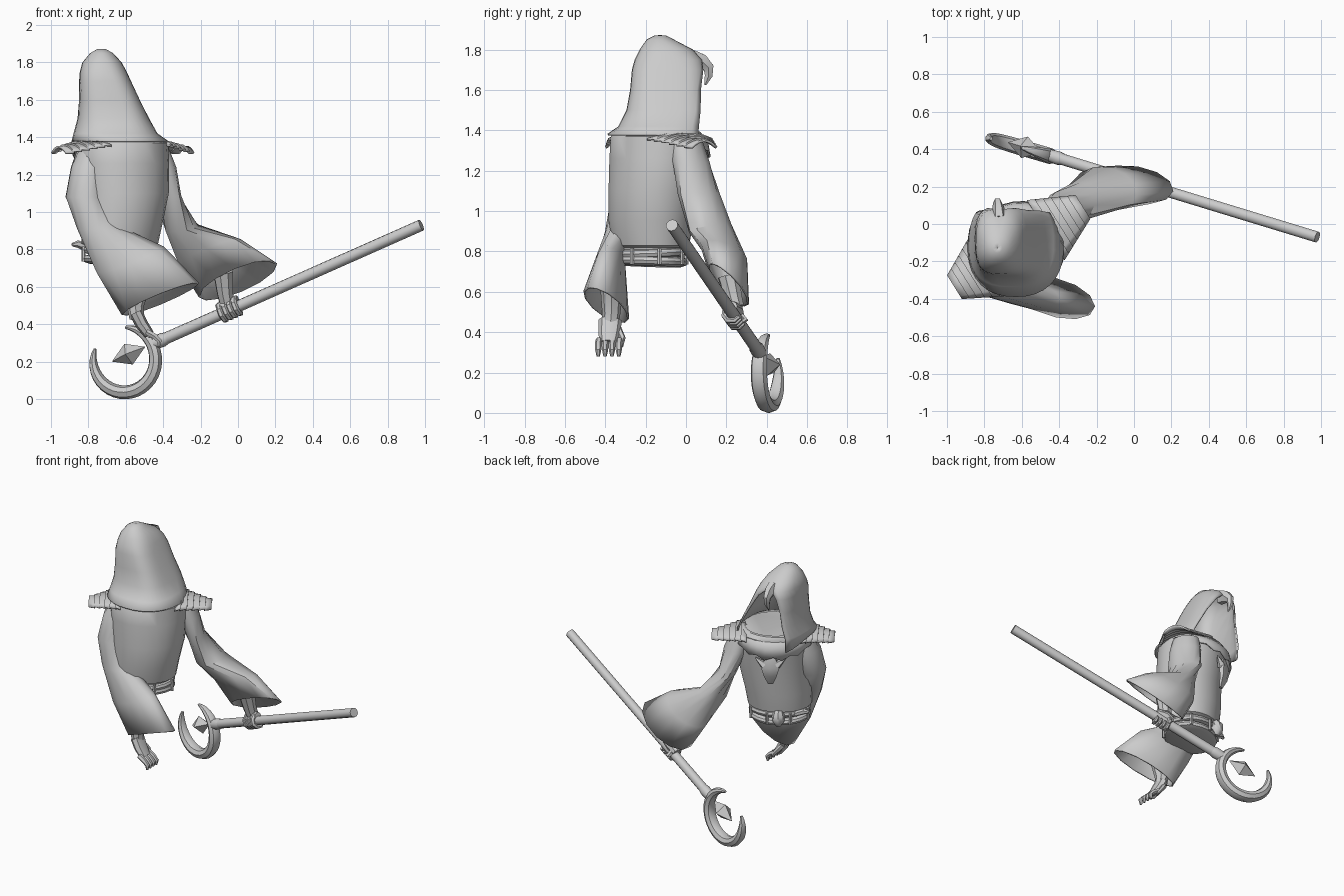
import bpy, bmesh
from math import sin, cos, pi, radians
from mathutils import Vector as V

if "Cube" in bpy.data.objects:
    bpy.data.objects.remove(bpy.data.objects["Cube"])

grey = bpy.data.materials.new("plain_grey")
grey.use_nodes = True
grey.diffuse_color = (0.6, 0.6, 0.6, 1)
grey.node_tree.nodes["Principled BSDF"].inputs["Base Color"].default_value = (0.6, 0.6, 0.6, 1)

# Body frame: SIDE is the wearer's right hand side, FWD is where the chest looks
BODY = V((-0.63, -0.12, 0))
SIDE, FWD, UP, Y = V((0.848, 0.53, 0)), V((-0.53, 0.848, 0)), V((0, 0, 1)), V((0, 1, 0))


def loc(s, d, z):
    return BODY + SIDE * s + FWD * d + UP * z


def ring(c, a, b, n=16):
    return [c + a * sin(2 * pi * i / n) + b * cos(2 * pi * i / n) for i in range(n)]


def body_ring(s, d, rs, rd, z, n=24):
    return ring(loc(s, d, z), SIDE * rs, FWD * rd, n)


def skin(name, loops, wrap=True, caps=(True, True), thick=0, angle=40):
    """Bridge a list of equal point loops into one surface."""
    bm = bmesh.new()
    rows = [[bm.verts.new(p) for p in loop] for loop in loops]
    n = len(rows[0])
    for low, high in zip(rows, rows[1:]):
        for i in range(n if wrap else n - 1):
            k = (i + 1) % n
            bm.faces.new((low[i], low[k], high[k], high[i]))
    if wrap:
        for use, row in zip(caps, (rows[0], rows[-1])):
            if use:
                bm.faces.new(row)
    bmesh.ops.remove_doubles(bm, verts=bm.verts, dist=.0002)
    bmesh.ops.recalc_face_normals(bm, faces=bm.faces)
    me = bpy.data.meshes.new(name)
    bm.to_mesh(me)
    bm.free()
    me.materials.append(grey)
    ob = bpy.data.objects.new(name, me)
    bpy.context.collection.objects.link(ob)
    if thick:
        m = ob.modifiers.new("thickness", 'SOLIDIFY')
        m.thickness = thick
    bpy.ops.object.select_all(action='DESELECT')
    ob.select_set(True)
    bpy.context.view_layer.objects.active = ob
    bpy.ops.object.shade_smooth_by_angle(angle=radians(angle))


def tube(name, pts, radii, n=8, ref=UP, flat=1, angle=40):
    pts = [V(p) for p in pts]
    loops = []
    for i, p in enumerate(pts):
        t = (pts[min(i + 1, len(pts) - 1)] - pts[max(i - 1, 0)]).normalized()
        a = t.cross(ref).normalized()
        loops.append(ring(p, a * radii[i], t.cross(a) * radii[i] * flat, n))
    skin(name, loops, angle=angle)


# Robe torso
skin("robe_torso", [body_ring(*r) for r in (
    (-.03, -.045, .17, .14, .75), (-.03, -.045, .19, .155, .82), (-.03, -.045, .212, .182, .83),
    (-.02, -.05, .225, .205, .95), (0, -.05, .24, .215, 1.1), (0, -.035, .252, .222, 1.26),
    (0, -.025, .25, .225, 1.37), (-.01, -.02, .225, .205, 1.395))])

# Hood turned a little from the chest: boxy arcs that leave the face open.
# Each row: left, right, back, front, height, opening half angle, squareness
hood = []
for x0, x1, y0, y1, z, gap, square in (
        (-.89, -.375, -.39, .15, 1.382, 52, 2.3), (-.88, -.43, -.335, .135, 1.42, 52, 2.7),
        (-.858, -.475, -.295, .12, 1.5, 48, 3.1), (-.85, -.525, -.277, .10, 1.6, 38, 3.2),
        (-.85, -.572, -.268, .095, 1.7, 22, 3), (-.846, -.595, -.255, .08, 1.75, 6, 2.7),
        (-.832, -.622, -.23, .035, 1.8, 0, 2.4), (-.79, -.668, -.195, -.06, 1.85, 0, 2),
        (-.755, -.705, -.155, -.1, 1.87, 0, 2), (-.73, -.729, -.13, -.129, 1.872, 0, 2)):
    arc = []
    for i in range(25):
        a = radians(gap + (360 - 2 * gap) * i / 24)
        u, v = ((1 if f >= 0 else -1) * abs(f) ** (2 / square) for f in (sin(a), cos(a)))
        drop = .1 * max(0, cos(a)) if z < 1.4 else 0
        arc.append(V(((x0 + x1) / 2 + u * (x1 - x0) / 2, (y0 + y1) / 2 + v * (y1 - y0) / 2, z - drop)))
    hood.append(arc)
skin("hood", hood, wrap=False, thick=.01, angle=50)
tube("hood_brow_fold", [(-.72, .03, 1.755), (-.725, .08, 1.74), (-.73, .112, 1.71),
                        (-.73, .112, 1.67), (-.73, .095, 1.625)],
     [.05, .042, .03, .022, .006], 6, V((1, 0, 0)), .8)

# Cowl draped over the chest with a ragged hem
top, mid, hem = [], [], []
for i in range(17):
    a = radians(-100 + 200 * i / 16)
    front = max(0, cos(a))
    top.append(loc(.2 * sin(a), -.01 + .18 * cos(a), 1.4))
    mid.append(loc(.25 * sin(a), -.015 + .24 * cos(a), 1.38 - .045 * front))
    rag = .025 * (i % 2) * front
    hem.append(loc(.27 * sin(a), -.015 + .25 * cos(a), 1.355 - .085 * front - rag))
skin("cowl", [top, mid, hem], wrap=False, thick=.01)

# Ridged shoulder pads
for side, label, reach in ((1, "right", .235), (-1, "left", .215)):
    loops, plates = [], 6
    for i in range(plates):
        for t, lift in ((i / plates, 0), ((i + 1) / plates, .009)):
            s, half = .18 + reach * t, .19 - .115 * t
            loops.append([loc(side * s, half * k / 4 - .01,
                              1.395 - .05 * t + lift - .035 * (k / 4) ** 2) for k in range(-4, 5)])
    skin(label + "_shoulder_pad", loops, wrap=False, thick=.012, angle=25)

# Wide hanging sleeves: centre, half width, half depth at each section
sleeves = {
    "left": (((-.78, -.20, 1.34), (.07, .04, .01), (-.04, .08, 0)),
             ((-.80, -.23, 1.24), (.09, .03, 0), (-.03, .11, 0)),
             ((-.825, -.265, 1.08), (.095, .02, 0), (-.03, .105, 0)),
             ((-.742, -.325, .915), (.118, -.01, .005), (0, .075, .01)),
             ((-.575, -.375, .745), (.18, -.025, .07), (0, .072, .02)),
             ((-.415, -.395, .535), (.207, -.045, .085), (0, .105, -.03))),
    "right": (((-.45, -.0, 1.34), (.07, .03, 0), (-.04, .08, 0)),
              ((-.42, .025, 1.24), (.075, .03, 0), (-.05, .09, 0)),
              ((-.38, .065, 1.08), (.065, .0, .01), (-.04, .105, 0)),
              ((-.30, .12, .915), (.088, -.02, .01), (.02, .105, .02)),
              ((-.15, .19, .785), (.165, -.035, .07), (.02, .112, -.02)),
              ((.0, .21, .635), (.21, -.035, .09), (.02, .098, -.06))),
}
for label, sections in sleeves.items():
    skin(label + "_sleeve", [ring(V(c), V(a), V(b), 12) for c, a, b in sections],
         caps=(True, False), thick=.01)

# Belt with loops, buckle and hanging tail
for label, z, tilt in (("upper", .795, .008), ("lower", .752, -.006)):
    loops = []
    for dz, grow in ((-.026, -.02), (-.016, .008), (0, .015), (.016, .008), (.026, -.02)):
        band = body_ring(-.03, -.045, .19 + grow, .16 + grow, z + dz)
        loops.append([p + UP * tilt * cos(2 * pi * i / 24) for i, p in enumerate(band)])
    skin(label + "_belt", loops)
for i in range(8):
    a = pi / 8 + i * pi / 4
    p = loc(-.03 + .203 * sin(a), -.045 + .173 * cos(a), 0)
    tube("belt_loop", [p + UP * .735, p + UP * .815], [.011, .011], 6, FWD)
tube("belt_buckle", [loc(-.03, .12, .835), loc(-.03, .135, .80), loc(-.03, .14, .765),
                     loc(-.03, .13, .735)], [.03, .045, .038, .02], 8, SIDE)
tube("belt_tail", [loc(-.14, .09, .80), loc(-.2, .11, .83), loc(-.23, .115, .825)],
     [.018, .02, .01], 6)

# Chest pendant with side points
tube("pendant", [loc(.02, .20, 1.26), loc(.02, .205, 1.19), loc(.02, .20, 1.13), loc(.02, .18, 1.06)],
     [.035, .07, .05, .02], 6, FWD, .45)
for side in (1, -1):
    tube("pendant_point", [loc(.02 + side * .04, .20, 1.2), loc(.02 + side * .1, .19, 1.25)],
         [.03, .004], 5)

# Staff shaft
HEAD, END = V((-.43, .36, .305)), V((.98, -.07, .93))
AXIS = (END - HEAD).normalized()
tube("staff_shaft", [HEAD, HEAD.lerp(END, .5), END], [.032, .031, .031], 10)
tube("staff_socket", [HEAD - AXIS * .02, HEAD + AXIS * .03, HEAD + AXIS * .06], [.034, .038, .031], 10)

# Crescent staff head, thick in the middle and tapering to both tips
CENTRE = V((-.607, .41, .21))
ACROSS = V((.955, -.28, 0)).normalized()
arc, size = [], []
for i in range(29):
    t = -1 + i / 14
    a = radians(304 + 144 * t)
    arc.append(CENTRE + (ACROSS * cos(a) + UP * sin(a)) * .174)
    size.append(.008 + .029 * (1 - abs(t) ** 3.5))
tube("staff_crescent", arc, size, 8, ACROSS.cross(UP), 1.15)

# Floating crystal inside the crescent
GEM = V((-.585, .41, .24))
tube("staff_crystal", [GEM - AXIS * .1, GEM, GEM + AXIS * .1], [.001, .06, .001], 4, angle=10)

# Right hand closed on the staff
GRIP = HEAD.lerp(END, .275)
OUT = (UP - AXIS * UP.dot(AXIS)).normalized()
ACR = AXIS.cross(OUT)
tube("right_forearm", [(-.08, .21, .68), (-.07, .235, .57), GRIP + OUT * .05], [.055, .045, .042], 8, ACR)
tube("right_palm", [GRIP + OUT * .03 - AXIS * .06, GRIP + OUT * .04, GRIP + OUT * .03 + AXIS * .06],
     [.028, .038, .026], 8)
for k in range(4):
    c = GRIP + AXIS * (k - 1.5) * .029
    tube("right_finger", [c + (OUT * cos(a) + ACR * sin(a)) * .042 for a in
                          (radians(20 + 45 * i) for i in range(6))],
         [.017, .017, .016, .016, .014, .009], 6, AXIS)
tube("right_thumb", [GRIP + OUT * .04 - AXIS * .03, GRIP - ACR * .042 - AXIS * .04,
                     GRIP - OUT * .038 - AXIS * .03], [.018, .017, .01], 6, AXIS)

# Left hand hanging open
tube("left_forearm", [(-.52, -.37, .62), (-.55, -.37, .50), (-.54, -.375, .43)], [.055, .046, .04], 8, Y)
tube("left_palm", [(-.545, -.375, .46), (-.515, -.38, .40), (-.475, -.385, .345)],
     [.036, .034, .028], 8, Y, 1.6)
for k in range(4):
    y = -.435 + .034 * k
    tube("left_finger", [(-.49, y + .004, .36), (-.445, y, .335), (-.42, y, .31), (-.425, y, .28)],
         [.018, .017, .015, .008], 6, Y)
tube("left_thumb", [(-.54, -.34, .42), (-.50, -.315, .37), (-.47, -.32, .33)],
     [.02, .016, .009], 6, Y)
